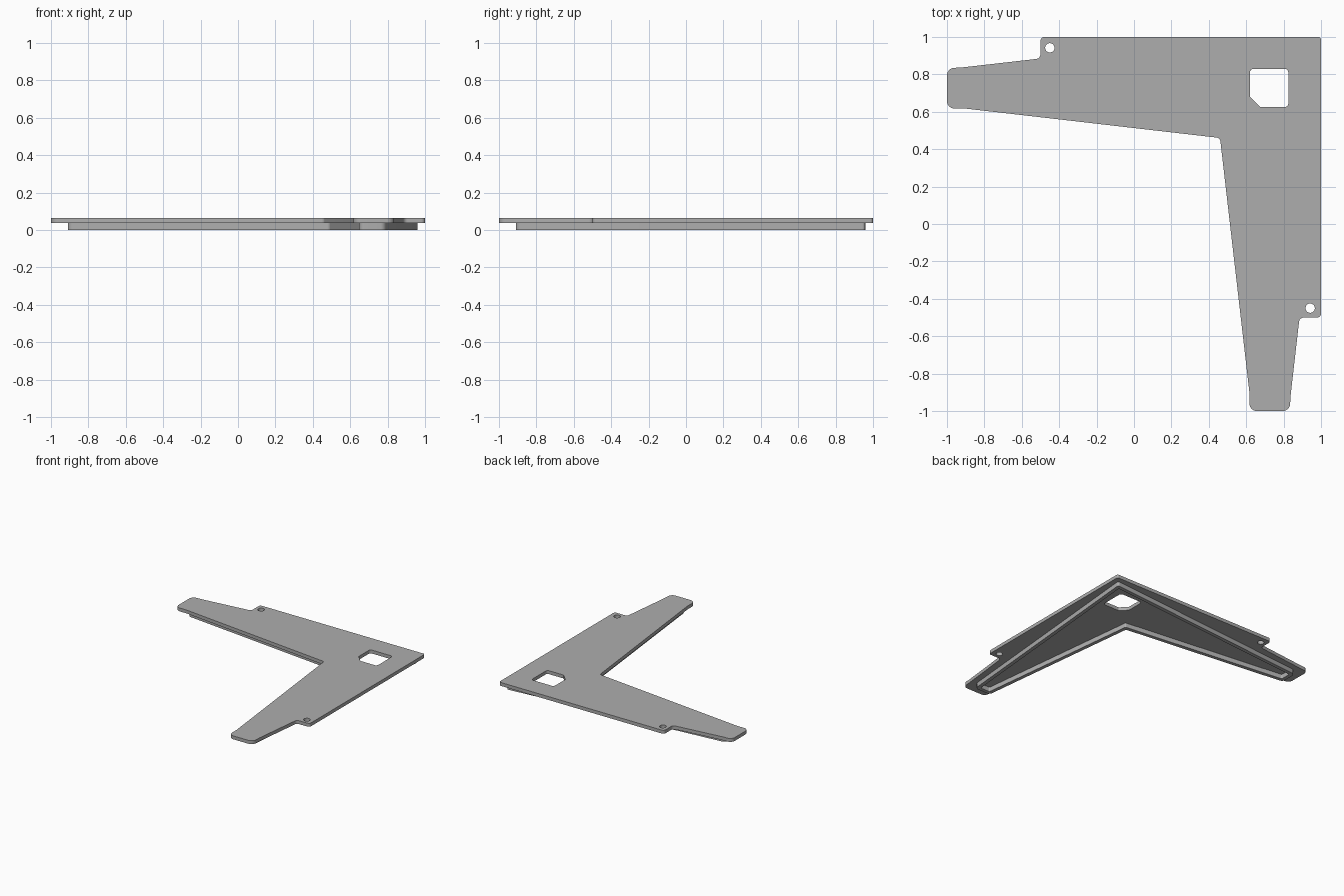
import bpy
import bmesh
import math
from mathutils import Vector

cube = bpy.data.objects.get("Cube")
if cube:
    bpy.data.objects.remove(cube, do_unlink=True)

grey = bpy.data.materials.new("plain grey")
grey.use_nodes = True
colour = (0.42, 0.42, 0.42, 1)
grey.diffuse_color = colour
grey.node_tree.nodes["Principled BSDF"].inputs["Base Color"].default_value = colour


def rounded(corners, steps=6):
    """Closed outline from (x, y, radius) corners, each rounded off."""
    out = []
    for i, (x, y, r) in enumerate(corners):
        p = Vector((x, y))
        a = (Vector(corners[i - 1][:2]) - p).normalized()
        b = (Vector(corners[(i + 1) % len(corners)][:2]) - p).normalized()
        half = a.angle(b) / 2
        if r == 0 or half > 1.55:
            out.append(p)
            continue
        centre = p + (a + b).normalized() * r / math.sin(half)
        start = p + a * r / math.tan(half) - centre
        end = p + b * r / math.tan(half) - centre
        for k in range(steps + 1):
            t = k / steps
            out.append(centre + start.lerp(end, t).normalized() * r)
    return out


def inset(corners, d):
    """Move clockwise corners inward by d, keeping sides parallel."""
    out = []
    for i, (x, y, r) in enumerate(corners):
        p = Vector((x, y))
        a = (p - Vector(corners[i - 1][:2])).normalized()
        b = (Vector(corners[(i + 1) % len(corners)][:2]) - p).normalized()
        na, nb = Vector((a.y, -a.x)), Vector((b.y, -b.x))
        q = p + (na + nb) * d / (1 + na.dot(nb))
        out.append((q.x, q.y, max(r - d, 0.012)))
    return out


def mirrored(half):
    """Complete an outline by reflecting it across the x = y diagonal."""
    return half + [(y, x, r) for x, y, r in reversed(half[1:-1])]


def slab(name, loops, bottom, top):
    """Extrude outlines (the first outer, the rest holes) between two heights."""
    curve = bpy.data.curves.new(name, "CURVE")
    curve.dimensions = "2D"
    curve.fill_mode = "BOTH"
    curve.extrude = (top - bottom) / 2
    for loop in loops:
        spline = curve.splines.new("POLY")
        spline.points.add(len(loop) - 1)
        for point, p in zip(spline.points, loop):
            point.co = (p.x, p.y, 0, 1)
        spline.use_cyclic_u = True
    obj = bpy.data.objects.new(name, curve)
    bpy.context.collection.objects.link(obj)
    bpy.ops.object.select_all(action="DESELECT")
    obj.select_set(True)
    bpy.context.view_layer.objects.active = obj
    bpy.ops.object.convert(target="MESH")
    obj = bpy.context.view_layer.objects.active
    obj.name = name
    bm = bmesh.new()
    bm.from_mesh(obj.data)
    bmesh.ops.remove_doubles(bm, verts=bm.verts, dist=0.0001)
    bmesh.ops.translate(bm, verts=bm.verts, vec=(0, 0, (top + bottom) / 2))
    bmesh.ops.recalc_face_normals(bm, faces=bm.faces)
    bm.to_mesh(obj.data)
    bm.free()
    obj.data.materials.clear()
    obj.data.materials.append(grey)
    bpy.ops.object.shade_smooth_by_angle(angle=math.radians(30))
    return obj


def circle(x, y, r, n=24):
    return [Vector((x + r * math.cos(k * math.tau / n), y + r * math.sin(k * math.tau / n)))
            for k in range(n)]


# Top plate: L outline with stepped ears, two screw holes and a chamfered window
plate = mirrored([(1, 1, 0.015), (1, -0.5, 0.02), (0.885, -0.5, 0.025),
                  (0.837, -0.92, 0.03), (0.833, -1, 0.04), (0.617, -1, 0.04),
                  (0.617, -0.9, 0.03), (0.46, 0.46, 0.02)])
window = [(0.62, 0.83, 0.02), (0.825, 0.83, 0.02), (0.825, 0.625, 0.02),
          (0.675, 0.625, 0.01), (0.62, 0.68, 0.01)]
slab("top_plate", [rounded(plate), rounded(window),
                   circle(-0.45, 0.942, 0.025), circle(0.942, -0.45, 0.025)], 0.037, 0.065)

# Raised wall around the underside
rim = mirrored([(0.96, 0.96, 0.015), (0.79, -0.91, 0.03),
                (0.65, -0.91, 0.03), (0.49, 0.49, 0.02)])
slab("underside_rim", [rounded(rim), rounded(inset(rim, 0.03))], 0, 0.037)
